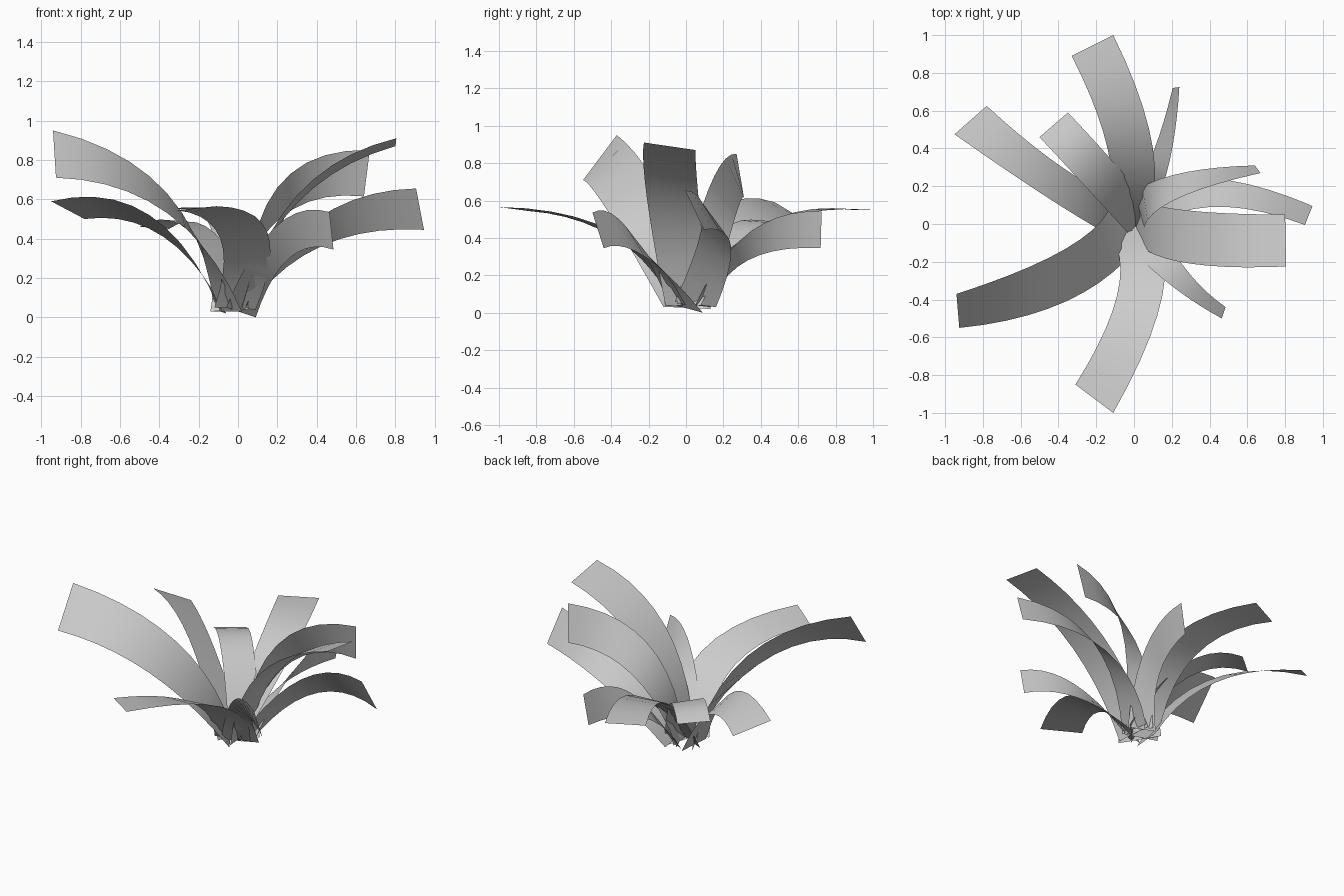
import bpy
import bmesh
from mathutils import Vector

if "Cube" in bpy.data.objects:
    bpy.data.objects.remove(bpy.data.objects["Cube"], do_unlink=True)

SEGMENTS = 10

# One plain grey for every leaf
grey = bpy.data.materials.new("leaf_grey")
grey.use_nodes = True
colour = (0.6, 0.6, 0.6, 1.0)
grey.diffuse_color = colour
grey.node_tree.nodes["Principled BSDF"].inputs["Base Color"].default_value = colour


def arc_point(start, middle, end, t):
    """Point on the smooth arc that passes through all three points."""
    start, middle, end = Vector(start), Vector(middle), Vector(end)
    return (start * (1 - t) * (1 - 2 * t)
            + middle * 4 * t * (1 - t)
            + end * t * (2 * t - 1))


def leaf(name, edge_a, edge_b):
    """Bent ribbon spanning two arcs, each given as base, middle and tip."""
    bm = bmesh.new()
    rows = []
    for i in range(SEGMENTS + 1):
        t = i / SEGMENTS
        rows.append([bm.verts.new(arc_point(*edge, t)) for edge in (edge_a, edge_b)])
    for (a, b), (next_a, next_b) in zip(rows, rows[1:]):
        bm.faces.new((a, b, next_b, next_a))

    # Keep the upper side of every leaf as its front
    bm.normal_update()
    if sum(face.normal.z for face in bm.faces) < 0:
        bmesh.ops.reverse_faces(bm, faces=bm.faces[:])
    for face in bm.faces:
        face.smooth = True

    mesh = bpy.data.meshes.new(name)
    bm.to_mesh(mesh)
    bm.free()
    mesh.materials.append(grey)
    obj = bpy.data.objects.new(name, mesh)
    bpy.context.collection.objects.link(obj)
    return obj


# Leaves reaching forward
leaf("front_leaf",
     [(-.12, -.07, .05), (-.09, -.38, .4), (-.31, -.85, .545)],
     [(.09, 0, .04), (.15, -.38, .43), (-.11, -1, .565)])
leaf("front_left_leaf",
     [(-.06, -.09, .05), (.19, -.32, .46), (.465, -.5, .535)],
     [(.09, .09, 0), (.26, -.22, .3), (.485, -.44, .345)])

# Leaves reaching to the left side
leaf("upper_left_leaf",
     [(.02, -.11, .04), (.3, -.21, .62), (.805, -.225, .91)],
     [(0, .13, .04), (.3, .07, .58), (.8, .05, .87)])
leaf("lower_left_leaf",
     [(.04, -.06, .06), (.4, .09, .5), (.905, -.005, .655)],
     [(.04, .16, .03), (.42, .24, .36), (.945, .095, .445)])
leaf("back_left_leaf",
     [(.05, -.05, .05), (.2, .12, .66), (.67, .27, .85)],
     [(-.03, .14, .04), (.21, .26, .5), (.64, .31, .615)])

# Leaves reaching backward
leaf("narrow_back_leaf",
     [(.09, .05, .04), (.19, .34, .43), (.24, .725, .54)],
     [(-.06, .13, .03), (.08, .33, .28), (.205, .72, .345)])
leaf("back_leaf",
     [(-.14, .05, .03), (-.14, .4, .46), (-.33, .89, .55)],
     [(.05, -.03, .04), (.1, .4, .45), (-.11, 1, .55)])

# Leaves reaching to the right side
leaf("short_right_leaf",
     [(-.03, -.05, .04), (-.25, .19, .44), (-.5, .46, .46)],
     [(.1, .08, .04), (-.12, .34, .43), (-.35, .59, .45)])
leaf("back_right_leaf",
     [(-.09, -.08, .03), (-.45, .135, .52), (-.95, .475, .59)],
     [(-.06, .13, .02), (-.38, .3, .41), (-.78, .625, .5)])
leaf("front_right_leaf",
     [(-.12, .11, .03), (-.36, -.13, .63), (-.94, -.37, .95)],
     [(.02, -.12, .03), (-.36, -.41, .53), (-.925, -.55, .71)])
